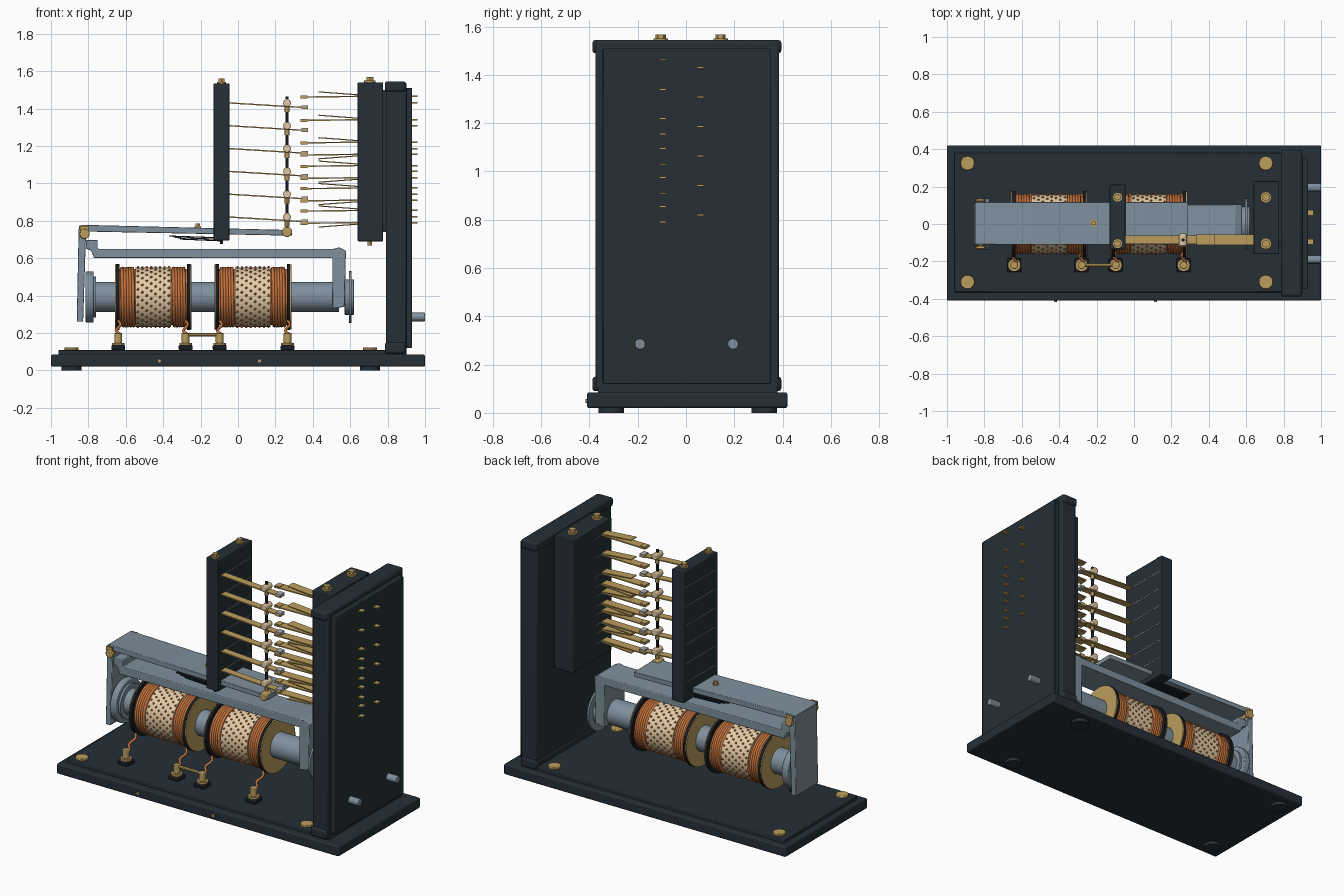
import bpy, bmesh
from math import cos, sin, pi, tau
from mathutils import Matrix, Vector

cube = bpy.data.objects.get("Cube")
if cube:
    bpy.data.objects.remove(cube, do_unlink=True)


def material(name, rgb, rough=0.5):
    m = bpy.data.materials.new(name)
    m.use_nodes = True
    m.diffuse_color = (*rgb, 1)
    node = m.node_tree.nodes["Principled BSDF"]
    node.inputs["Base Color"].default_value = (*rgb, 1)
    node.inputs["Roughness"].default_value = rough
    return m


DARK = material("dark slate", (0.019, 0.029, 0.037))
BLACK = material("black insulation", (0.009, 0.012, 0.016))
STEEL = material("blue grey steel", (0.21, 0.28, 0.34))
BRASS = material("brass", (0.5, 0.34, 0.11))
COPPER = material("copper wire", (0.55, 0.17, 0.045))
CREAM = material("cream wrapping", (0.76, 0.59, 0.38))
SILVER = material("silver contact", (0.42, 0.42, 0.42))
made = []


def finish(name, bm, mat, bevel=0):
    bmesh.ops.recalc_face_normals(bm, faces=bm.faces)
    me = bpy.data.meshes.new(name)
    bm.to_mesh(me)
    bm.free()
    ob = bpy.data.objects.new(name, me)
    bpy.context.collection.objects.link(ob)
    me.materials.append(mat)
    if bevel:
        mod = ob.modifiers.new("Bevel", "BEVEL")
        mod.width, mod.segments = bevel, 2
    made.append(ob)
    return ob


def box(name, x, y, z, mat, bevel=0):
    bm = bmesh.new()
    size = [b - a for a, b in (x, y, z)]
    mid = [(a + b) / 2 for a, b in (x, y, z)]
    bmesh.ops.create_cube(bm, size=1, matrix=Matrix.Translation(mid) @ Matrix.Diagonal((*size, 1)))
    return finish(name, bm, mat, bevel)


def cyl(name, axis, start, length, r, mat, sides=32, bevel=0):
    # Cylinder growing from start along an axis
    bm = bmesh.new()
    d = Vector({"x": (1, 0, 0), "y": (0, 1, 0), "z": (0, 0, 1)}[axis])
    rot = d.to_track_quat("Z", "Y").to_matrix().to_4x4()
    m = Matrix.Translation(Vector(start) + d * length / 2) @ rot
    bmesh.ops.create_cone(bm, cap_ends=True, segments=sides, radius1=r, radius2=r, depth=length, matrix=m)
    return finish(name, bm, mat, bevel)


def prism(name, profile, y0, y1, mat, bevel=0):
    # Side profile (x, z) extruded across y
    bm = bmesh.new()
    f = bm.faces.new([bm.verts.new((x, y0, z)) for x, z in profile])
    ext = bmesh.ops.extrude_face_region(bm, geom=[f])["geom"]
    bmesh.ops.translate(bm, vec=(0, y1 - y0, 0), verts=[v for v in ext if isinstance(v, bmesh.types.BMVert)])
    return finish(name, bm, mat, bevel)


def blade(name, a, b, y, width, thick, mat):
    t = thick / 2
    prism(name, [(a[0], a[1] - t), (b[0], b[1] - t), (b[0], b[1] + t), (a[0], a[1] + t)],
          y - width / 2, y + width / 2, mat)


def wire(name, points, r, mat):
    cu = bpy.data.curves.new(name, "CURVE")
    cu.dimensions, cu.bevel_depth, cu.bevel_resolution = "3D", r, 1
    cu.use_fill_caps = True
    sp = cu.splines.new("POLY")
    sp.points.add(len(points) - 1)
    for p, co in zip(sp.points, points):
        p.co = (*co, 1)
    ob = bpy.data.objects.new(name, cu)
    bpy.context.collection.objects.link(ob)
    cu.materials.append(mat)


def bolt(name, x, y, z, r):
    cyl(name + "_washer", "z", (x, y, z), 0.01, r, BRASS)
    cyl(name, "z", (x, y, z + 0.01), 0.018, r * 0.72, BRASS, 6)


# Base with feet and corner screws
box("base", (-1, 1), (-0.41, 0.42), (0.02, 0.085), DARK, 0.008)
box("base_step", (-0.96, 0.9), (-0.365, 0.38), (0.08, 0.11), DARK, 0.005)
for x in (-0.89, 0.705):
    for y in (-0.31, 0.325):
        cyl("foot", "z", (x, y, 0), 0.025, 0.053, DARK)
        cyl("base_screw", "z", (x, y, 0.108), 0.014, 0.038, BRASS, 24, 0.003)
for x in (-0.42, 0.115):
    cyl("base_pin", "y", (x, -0.416, 0.05), 0.01, 0.008, BRASS, 12)

# Upright panel with corner caps, cover, tags and studs
box("panel", (0.79, 0.9), (-0.375, 0.385), (0.1, 1.54), DARK, 0.008)
for z in ((0.09, 0.15), (1.49, 1.545)):
    box("panel_cap", (0.785, 0.897), (-0.388, 0.395), z, DARK, 0.012)
box("panel_cover", (0.89, 0.93), (-0.345, 0.35), (0.12, 1.51), DARK, 0.004)
upper_z = [1.465, 1.34, 1.22, 1.095, 0.975, 0.855]
lower_z = [1.155, 1.03, 0.91, 0.79]
moving_z = [1.43, 1.308, 1.186, 1.064, 0.942, 0.82]
for y, heights in ((-0.095, upper_z + lower_z), (0.06, moving_z)):
    for z in heights:
        box("solder_tag", (0.92, 0.96), (y - 0.015, y + 0.015), (z - 0.004, z + 0.004), BRASS)
for y in (-0.19, 0.195):
    cyl("panel_stud", "x", (0.92, y, 0.285), 0.08, 0.023, STEEL, 12, 0.003)

# Contact block and blade column
box("contact_block", (0.64, 0.775), (-0.16, 0.23), (0.69, 1.54), DARK, 0.004)
box("block_spacer", (0.765, 0.795), (-0.12, 0.19), (0.74, 1.5), DARK)
box("blade_column", (-0.13, -0.045), (-0.135, 0.21), (0.695, 1.535), DARK, 0.004)
for y in (-0.105, 0.143):
    bolt("block_bolt", 0.705, y, 1.54, 0.03)
    bolt("column_bolt", -0.088, y, 1.533, 0.024)
    cyl("block_nut", "z", (0.705, y, 0.668), 0.03, 0.014, BRASS, 6)
    cyl("column_nut", "z", (-0.088, y, 0.675), 0.03, 0.01, DARK, 6)
for z in moving_z:
    for x in (-0.131, -0.046):
        box("column_seam", (x, x + 0.002), (-0.11, 0.19), (z - 0.0015, z + 0.0015), SILVER)
for z in upper_z + lower_z:
    box("block_seam", (0.639, 0.641), (-0.13, 0.0), (z - 0.0015, z + 0.0015), SILVER)

# Contact blades and lifting rod
SPRING_Y = -0.085
for z in moving_z:
    blade("moving_blade", (-0.05, z), (0.375, z - 0.026), SPRING_Y, 0.046, 0.007, BRASS)
    box("moving_contact", (0.34, 0.375), (-0.107, -0.063), (z - 0.033, z - 0.013), SILVER)
    cyl("rod_collar", "y", (0.262, -0.118, z), 0.066, 0.021, CREAM, 16, 0.004)
    cyl("rod_sleeve", "z", (0.262, SPRING_Y, z - 0.05), 0.035, 0.013, BRASS, 12)
for heights, side in ((upper_z, 1), (lower_z, -1)):
    for z in heights:
        blade("fixed_blade", (0.645, z), (0.335, z - 0.004), SPRING_Y, 0.056, 0.007, BRASS)
        blade("backing_blade", (0.645, z + side * 0.008), (0.43, z + side * 0.024), SPRING_Y, 0.056, 0.006, BRASS)
        box("fixed_contact", (0.335, 0.372), (-0.107, -0.063), (z - 0.012, z + 0.004), BRASS)
cyl("lifting_rod", "z", (0.262, SPRING_Y, 0.74), 0.725, 0.009, BLACK, 12)

# Lever, hanging armature and pivot
prism("lever", [(-0.85, 0.743), (0.29, 0.72), (0.29, 0.75), (-0.83, 0.778), (-0.85, 0.772)],
      -0.11, 0.117, STEEL, 0.003)
prism("armature", [(-0.862, 0.26), (-0.828, 0.26), (-0.812, 0.75), (-0.852, 0.76)], -0.11, 0.117, STEEL, 0.004)
cyl("pivot_pin", "y", (-0.82, -0.125, 0.73), 0.255, 0.015, BRASS, 16)
for y in (-0.135, 0.115):
    cyl("pivot_knob", "y", (-0.82, y, 0.73), 0.02, 0.027, BRASS, 16, 0.004)
    box("pivot_lug", (-0.845, -0.8), (y + 0.004, y + 0.014), (0.735, 0.772), BRASS)
bolt("lever_screw", -0.215, 0.005, 0.758, 0.018)
cyl("rod_foot", "y", (0.262, -0.122, 0.74), 0.06, 0.028, BRASS, 12, 0.005)
for i in range(3):
    blade("return_spring", (-0.37 + i * 0.03, 0.718 - i * 0.008), (-0.08, 0.708 - i * 0.008),
          0, 0.2, 0.006, BLACK)

# Yoke, core and pole pieces
prism("yoke", [(-0.77, 0.6), (0.505, 0.6), (0.505, 0.33), (0.57, 0.34), (0.577, 0.64),
               (0.54, 0.658), (0.51, 0.65), (-0.75, 0.65), (-0.75, 0.697), (-0.812, 0.697),
               (-0.812, 0.65), (-0.785, 0.64)], -0.1, 0.105, STEEL, 0.004)
CZ = 0.392
cyl("core", "x", (-0.78, 0, CZ), 1.32, 0.08, STEEL)
cyl("pole_cap", "x", (-0.815, 0, CZ), 0.043, 0.137, STEEL, 40, 0.006)
cyl("pole_step", "x", (-0.775, 0, CZ), 0.017, 0.11, STEEL)
cyl("end_boss", "x", (0.57, 0, CZ), 0.05, 0.095, STEEL, 32, 0.003)
cyl("end_disc", "x", (0.594, 0, CZ), 0.012, 0.138, STEEL, 40)


# Coils: flanges, wrapped middle, copper ends and raised stitches
def coil(x0, x1):
    for outer, inner in ((x0, x0 + 0.006), (x1 - 0.006, x1 - 0.024)):
        cyl("flange_face", "x", (outer, 0, CZ), 0.006, 0.174, BRASS, 48)
        cyl("flange", "x", (min(inner, inner + 0.018), 0, CZ), 0.018, 0.176, BLACK, 48)
    cyl("winding_body", "x", (x0 + 0.02, 0, CZ), x1 - x0 - 0.04, 0.15, COPPER, 48)
    a, b = x0 + 0.11, x1 - 0.11
    cyl("wrapping", "x", (a, 0, CZ), b - a, 0.159, CREAM, 48)
    turns, steps = 5, 32
    for s, e in ((x0 + 0.033, a - 0.008), (b + 0.008, x1 - 0.033)):
        n = turns * steps
        wire("copper_winding", [(s + (e - s) * i / n, 0.153 * cos(tau * i / steps),
                                 CZ + 0.153 * sin(tau * i / steps)) for i in range(n + 1)], 0.01, COPPER)
    bm = bmesh.new()
    cols, rows = 8, 24
    for c in range(cols):
        for r in range(rows):
            t = tau * (r + c * 0.4) / rows
            p = (a + (b - a) * (c + 0.5) / cols, 0.159 * cos(t), CZ + 0.159 * sin(t))
            bmesh.ops.create_icosphere(bm, subdivisions=1, radius=0.0075, matrix=Matrix.Translation(p))
    finish("wrapping_stitches", bm, COPPER)


coil(-0.657, -0.248)
coil(-0.125, 0.285)

# Terminals, leads and the link between coils
TY = -0.22
for x in (-0.64, -0.28, -0.098, 0.265):
    box("terminal_base", (x - 0.037, x + 0.037), (TY - 0.037, TY + 0.037), (0.108, 0.135), BLACK, 0.006)
    cyl("terminal_washer", "z", (x, TY, 0.135), 0.012, 0.034, BRASS, 20)
    cyl("terminal_post", "z", (x, TY, 0.145), 0.055, 0.021, BRASS, 16, 0.004)
    path = [(x + 0.012 * sin(pi * i / 4), TY + 0.095 * i / 12, 0.185 + 0.08 * (i / 12) ** 1.5) for i in range(13)]
    wire("coil_lead", path, 0.008, COPPER)
cyl("terminal_link", "x", (-0.28, TY, 0.19), 0.182, 0.009, BRASS, 12)

# Smooth round parts, keep edges sharp
bpy.ops.object.select_all(action="DESELECT")
for ob in made:
    ob.select_set(True)
bpy.context.view_layer.objects.active = made[0]
bpy.ops.object.shade_smooth_by_angle()
